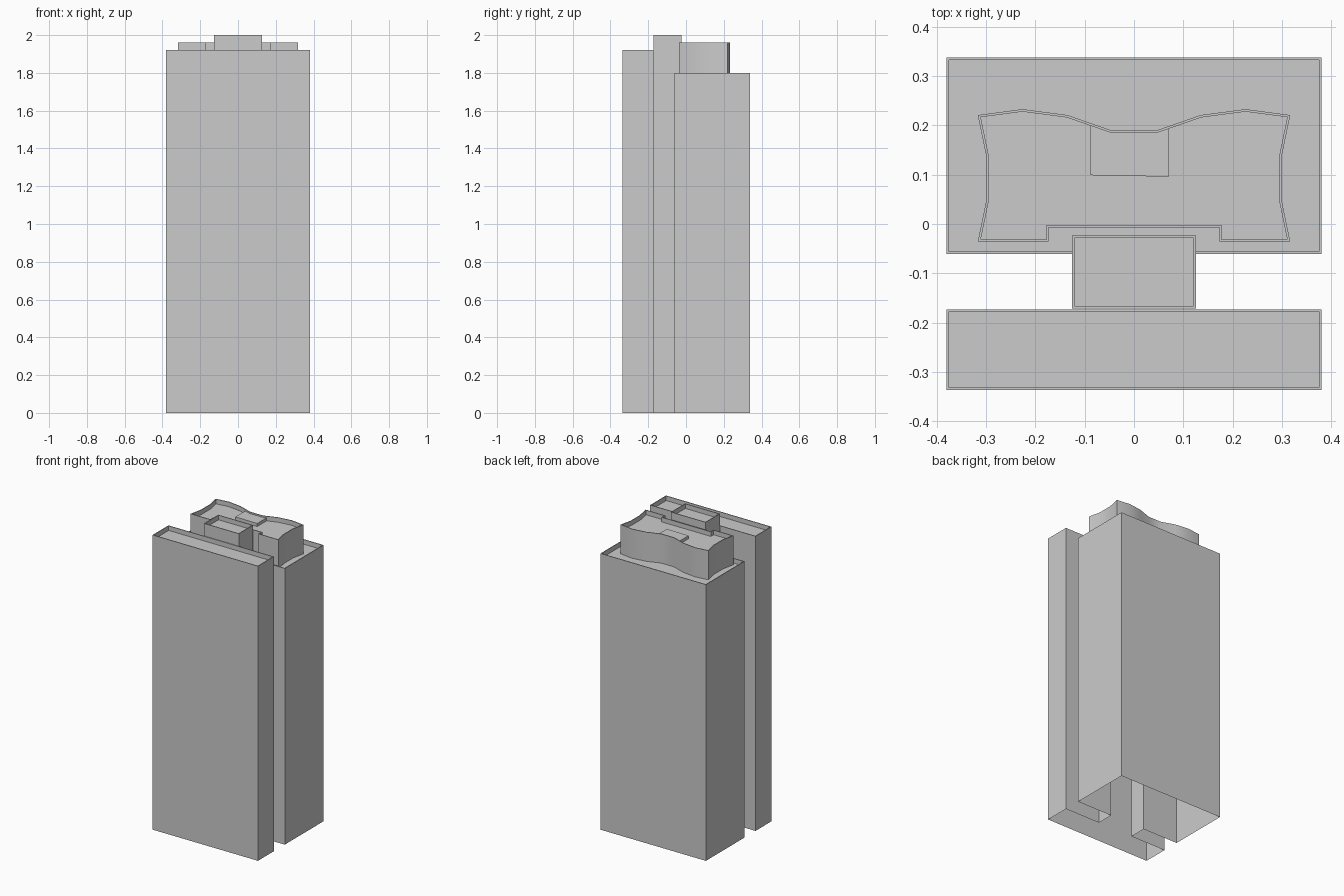
import bpy, bmesh, math

if "Cube" in bpy.data.objects:
    bpy.data.objects.remove(bpy.data.objects["Cube"])

RIM, DEPTH = 0.005, 0.03   # parapet thickness and roof recess
W, C = 0.38, 0.126         # half widths of the main blocks and the core


def finish(name, bm):
    mesh = bpy.data.meshes.new(name)
    bm.to_mesh(mesh)
    bm.free()
    obj = bpy.data.objects.new(name, mesh)
    bpy.context.collection.objects.link(obj)
    return obj


def tower(name, outline, top, base=0.0, edge_base=None, parapet=True):
    """Open-bottomed walls round a counter-clockwise outline with a recessed roof.
    edge_base lets chosen walls start higher, where blocks open into each other."""
    edge_base = edge_base or {}
    bm = bmesh.new()
    ring = [bm.verts.new((x, y, top)) for x, y in outline]
    n = len(ring)
    for i in range(n):
        a, b = ring[i], ring[(i + 1) % n]
        z = edge_base.get(i, base)
        low = [bm.verts.new((v.co.x, v.co.y, z)) for v in (a, b)]
        bm.faces.new((low[0], low[1], b, a))
    roof = bm.faces.new(ring)
    roof.normal_update()
    if parapet:
        bmesh.ops.inset_individual(bm, faces=[roof], thickness=RIM, use_even_offset=True)
        sunk = bmesh.ops.extrude_discrete_faces(bm, faces=[roof])["faces"][0]
        bmesh.ops.translate(bm, verts=sunk.verts[:], vec=(0, 0, -DEPTH))
    # join wall corners that share a base height
    bmesh.ops.remove_doubles(bm, verts=bm.verts[:], dist=1e-5)
    return finish(name, bm)


# Front slab, open to the core through the middle of its rear wall
tower("front_slab",
      [(-W, -0.337), (W, -0.337), (W, -0.173), (C, -0.173), (-C, -0.173), (-W, -0.173)],
      1.92, edge_base={3: 1.92 - DEPTH})

# Rear block, open to the core through the middle of its front wall
tower("rear_block",
      [(-W, -0.061), (-C, -0.061), (C, -0.061), (W, -0.061), (W, 0.338), (-W, 0.338)],
      1.80, edge_base={1: 1.80 - DEPTH})

# Connecting core: upper part closed on four sides, lower part only side walls
tower("core_top", [(-C, -0.171), (C, -0.171), (C, -0.023), (-C, -0.023)],
      2.0, base=1.80 - DEPTH, edge_base={0: 1.92 - DEPTH})
bm = bmesh.new()
for x in (-C, C):
    ys = (-0.173, -0.061) if x > 0 else (-0.061, -0.173)
    bm.faces.new([bm.verts.new((x, y, z)) for y, z in
                  ((ys[0], 0), (ys[1], 0), (ys[1], 1.77), (ys[0], 1.77))])
    # short return from the rear block front wall up to the core top
    bm.faces.new([bm.verts.new((x, y, z)) for y, z in
                  ((ys[0], 1.77), (ys[1], 1.77), (ys[1], 1.80), (ys[0], 1.80))])
finish("core_sides", bm)

# Curved crown on the rear block, mirrored from its right half
half = [(0.173, -0.007), (0.173, -0.036), (0.317, -0.036), (0.300, 0.046), (0.300, 0.139),
        (0.317, 0.221), (0.226, 0.233), (0.135, 0.221), (0.046, 0.190)]
crown = tower("curved_crown", half + [(-x, y) for x, y in reversed(half)],
              1.96, base=1.80 - DEPTH)
bpy.context.view_layer.objects.active = crown
crown.select_set(True)
bpy.ops.object.shade_smooth_by_angle(angle=math.radians(30))

# Low plant room set against the rear parapet of the crown
tower("plant_room",
      [(-0.088, 0.099), (0.071, 0.096), (0.071, 0.195), (0.046, 0.186),
       (-0.046, 0.186), (-0.088, 0.201)],
      1.95, base=1.96 - DEPTH, parapet=False)
